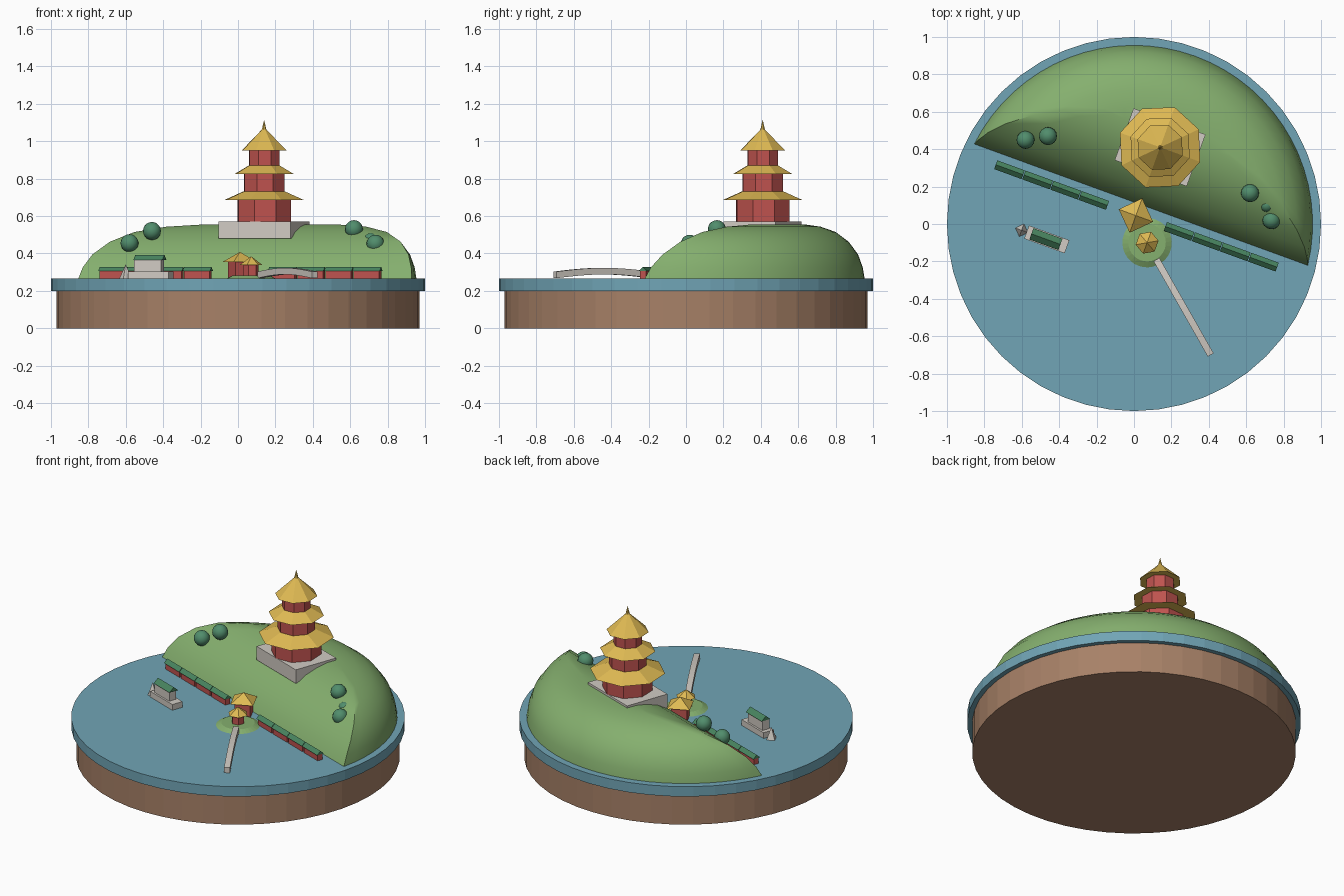
import bpy, bmesh, math
from mathutils import Matrix, Vector

if "Cube" in bpy.data.objects:
    bpy.data.objects.remove(bpy.data.objects["Cube"], do_unlink=True)

TILT = math.radians(-20)   # shoreline direction shared by all buildings
SPIN = Matrix.Rotation(TILT, 4, 'Z')
WATER = 0.265


def material(name, *rgb):
    m = bpy.data.materials.new(name)
    m.use_nodes = True
    col = [(c / 255) ** 2.2 for c in rgb] + [1]
    m.diffuse_color = col
    m.node_tree.nodes["Principled BSDF"].inputs["Base Color"].default_value = col
    return m


water = material("water blue", 112, 163, 180)
earth = material("earth brown", 166, 128, 103)
grass = material("grass green", 132, 174, 110)
stone = material("pale stone", 208, 202, 194)
red = material("wall red", 190, 84, 80)
gold = material("roof gold", 222, 184, 84)
tile = material("tile green", 74, 132, 96)
leaf = material("leaf green", 82, 140, 108)


def finish(bm, name, mat, spin=True, smooth=False):
    if spin:
        bmesh.ops.transform(bm, matrix=SPIN, verts=bm.verts)
    bmesh.ops.recalc_face_normals(bm, faces=bm.faces)
    me = bpy.data.meshes.new(name)
    bm.to_mesh(me)
    bm.free()
    me.materials.append(mat)
    ob = bpy.data.objects.new(name, me)
    bpy.context.collection.objects.link(ob)
    if smooth:
        bpy.ops.object.select_all(action='DESELECT')
        ob.select_set(True)
        bpy.context.view_layer.objects.active = ob
        bpy.ops.object.shade_smooth_by_angle(angle=math.radians(40))
    return ob


# All positions below are in the tilted frame: u along the shore, v inland
def cone(name, mat, sides, r1, r2, z1, z2, u=0, v=0, **kw):
    bm = bmesh.new()
    bmesh.ops.create_cone(bm, cap_ends=True, segments=sides, radius1=r1, radius2=r2, depth=z2 - z1,
                          matrix=Matrix.Translation((u, v, (z1 + z2) / 2)))
    if r2 == 0:
        bmesh.ops.remove_doubles(bm, verts=bm.verts, dist=0.0001)
    return finish(bm, name, mat, **kw)


def box(name, mat, u, v, z1, z2, length, width):
    bm = bmesh.new()
    place = Matrix.Translation((u, v, (z1 + z2) / 2)) @ Matrix.Diagonal((length, width, z2 - z1, 1))
    bmesh.ops.create_cube(bm, size=1, matrix=place)
    return finish(bm, name, mat)


def gable(name, mat, u, v, z1, z2, length, width):
    bm = bmesh.new()
    ends = []
    for x in (u - length / 2, u + length / 2):
        ends.append([bm.verts.new((x, y, z)) for y, z in
                     ((v - width / 2, z1), (v + width / 2, z1), (v, z2))])
    loft(bm, ends)
    bm.faces.new(ends[0])
    bm.faces.new(ends[1])
    return finish(bm, name, mat)


def loft(bm, rings):
    for a, b in zip(rings, rings[1:]):
        n = len(a)
        for i in range(n):
            j = (i + 1) % n
            bm.faces.new((a[i], a[j], b[j], b[i]))


# Ground disc and lake
cone("earth_base", earth, 48, 0.97, 0.97, 0, 0.2, spin=False)
cone("lake", water, 48, 1, 1, 0.2, WATER, spin=False)

# Hill: stacked rings, each a disc of radius r cut off by a straight shore at v = cut
bm = bmesh.new()
rings = []
for r, cut, z in ((0.955, 0.11, WATER), (0.945, 0.14, 0.325), (0.92, 0.195, 0.395), (0.87, 0.27, 0.463),
                  (0.80, 0.355, 0.515), (0.72, 0.44, 0.543), (0.63, 0.515, 0.556)):
    a = math.asin(cut / r)
    ring = []
    for i in range(33):
        t = a + (math.pi - 2 * a) * i / 32
        ring.append(bm.verts.new((r * math.cos(t), r * math.sin(t), z)))
    half = r * math.cos(a)
    for i in range(1, 12):
        ring.append(bm.verts.new((half * (i / 6 - 1), cut, z)))
    rings.append(ring)
loft(bm, rings)
bm.faces.new(rings[0])
bm.faces.new(rings[-1])
finish(bm, "hill", grass, smooth=True)

# Tower on its stone terrace
TU, TV = -0.009, 0.433
box("tower_terrace", stone, TU, TV, 0.48, 0.57, 0.41, 0.295)
for i, (wall, eave, top, z0, z1, z2) in enumerate((
        (0.152, 0.228, 0.122, 0.57, 0.685, 0.73),
        (0.115, 0.168, 0.088, 0.73, 0.825, 0.87),
        (0.087, 0.128, 0.0, 0.87, 0.95, 1.075))):
    cone(f"tower_wall_{i + 1}", red, 8, wall, wall, z0, z1 + 0.005, TU, TV)
    cone(f"tower_roof_{i + 1}", gold, 8, eave, top, z1, z2, TU, TV)
cone("tower_finial", gold, 8, 0.016, 0.0, 1.05, 1.115, TU, TV)

# Covered walkways along the shore, four bays on each side of the gate
for side, start in (("right", -0.725), ("left", 0.24)):
    for i in range(4):
        u = start + i * 0.16
        box(f"walkway_wall_{side}_{i + 1}", red, u, 0.045, WATER, 0.308, 0.145, 0.034)
        gable(f"walkway_roof_{side}_{i + 1}", tile, u, 0.045, 0.305, 0.328, 0.156, 0.05)

# Gate hall on the shore
cone("gate_wall", red, 4, 0.068, 0.068, WATER, 0.358, -0.006, 0.046)
cone("gate_roof", gold, 4, 0.098, 0.0, 0.355, 0.408, -0.006, 0.046)

# Small island with a pavilion
IU, IV = 0.1, -0.07
cone("island", grass, 32, 0.132, 0.1, WATER, 0.282, IU, IV)
cone("pavilion_wall", red, 6, 0.04, 0.04, 0.28, 0.342, IU, IV)
cone("pavilion_roof", gold, 6, 0.062, 0.0, 0.338, 0.385, IU, IV)

# Arched bridge from the island to the open lake
bm = bmesh.new()
start, end = Vector((0.12, -0.19)), Vector((0.41, -0.70))
along = (end - start).normalized()
across = Vector((-along.y, along.x)) * 0.018
sections = []
for i in range(13):
    t = i / 12
    mid = start.lerp(end, t)
    z = 0.268 + 0.02 * math.sin(math.pi * t)
    sections.append([bm.verts.new((*(mid + across * s), z + h))
                     for s, h in ((-1, 0), (1, 0), (1, 0.035), (-1, 0.035))])
loft(bm, sections)
bm.faces.new(sections[0])
bm.faces.new(sections[-1])
finish(bm, "bridge", stone, spin=False)

# Stone boat with a tiled cabin
BV = -0.237
box("boat_hull", stone, -0.41, BV, WATER, 0.303, 0.23, 0.075)
box("boat_cabin", stone, -0.42, BV, 0.3, 0.37, 0.152, 0.05)
gable("boat_roof", tile, -0.415, BV, 0.365, 0.393, 0.165, 0.064)
cone("boat_bow", stone, 4, 0.036, 0.0, WATER, 0.342, -0.553, BV)

# Round trees on the hill
for i, (x, y, z, r) in enumerate(((-0.58, 0.45, 0.455, 0.048), (-0.46, 0.47, 0.52, 0.048),
                                  (0.62, 0.165, 0.53, 0.048), (0.71, 0.1, 0.472, 0.037),
                                  (0.735, 0.02, 0.452, 0.048))):
    bm = bmesh.new()
    bmesh.ops.create_uvsphere(bm, u_segments=16, v_segments=10, radius=r,
                              matrix=Matrix.Translation((x, y, z)))
    finish(bm, f"tree_{i + 1}", leaf, spin=False, smooth=True)
